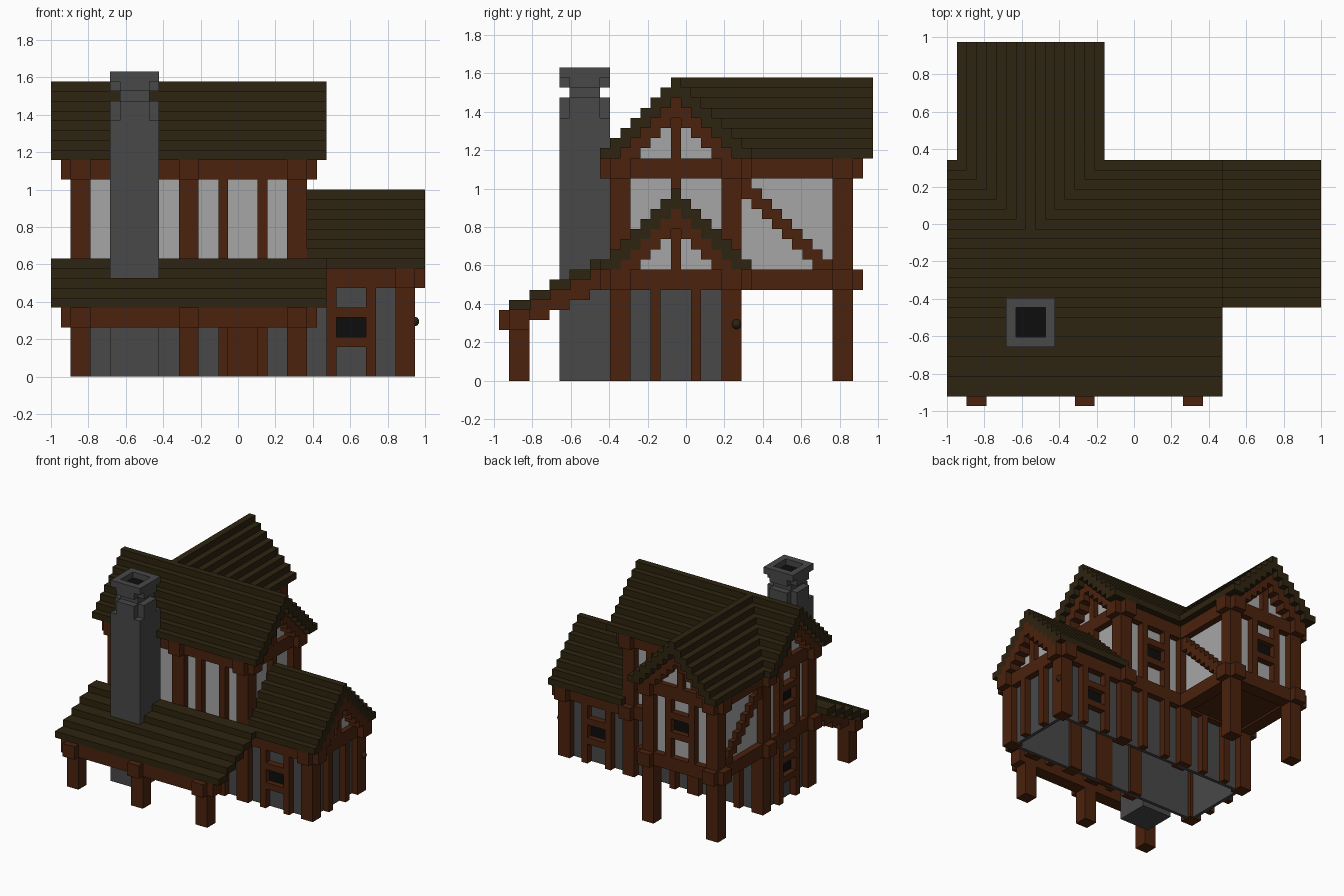
import bpy, bmesh

cube = bpy.data.objects.get("Cube")
if cube:
    bpy.data.objects.remove(cube)

V = 1 / 19  # size of one building block; all sizes below are in blocks


def material(name, r, g, b):
    m = bpy.data.materials.new(name)
    m.use_nodes = True
    m.diffuse_color = (r, g, b, 1)
    m.node_tree.nodes["Principled BSDF"].inputs["Base Color"].default_value = (r, g, b, 1)
    return m


shingle = material("dark shingle", .027, .017, .005)
wood = material("red brown timber", .07, .016, .004)
stone = material("grey stone", .065, .065, .065)
plaster = material("pale plaster", .38, .38, .38)
black = material("black opening", .004, .004, .004)


def add_part(name, mat, boxes):
    """One object from blocks given as (x0, x1, y0, y1, z0, z1)."""
    bm = bmesh.new()
    for x0, x1, y0, y1, z0, z1 in boxes:
        geo = bmesh.ops.create_cube(bm, size=1)
        for v in geo["verts"]:
            v.co.x = ((x1 if v.co.x > 0 else x0) - 19) * V
            v.co.y = ((y1 if v.co.y > 0 else y0) - 18.5) * V
            v.co.z = (z1 if v.co.z > 0 else z0) * V
    mesh = bpy.data.meshes.new(name)
    bm.to_mesh(mesh)
    bm.free()
    mesh.materials.append(mat)
    ob = bpy.data.objects.new(name, mesh)
    bpy.context.collection.objects.link(ob)
    return ob


def oriented(axis, a0, a1, b0, b1, z0, z1):
    """Box running along an axis, with b measured across it."""
    b0, b1 = sorted((b0, b1))
    return (a0, a1, b0, b1, z0, z1) if axis == "x" else (b0, b1, a0, a1, z0, z1)


def facade(name, axis, a0, a1, out, inward, base, posts=(), window=None):
    """Recessed panel with thin posts and an optional barred window."""
    def layer(p0, p1, d0, d1, z0, z1):
        return oriented(axis, p0, p1, out + inward * d0, out + inward * d1, base + z0, base + z1)

    add_part(name + "_panel", plaster if base else stone, [layer(a0, a1, 1, 1.5, 0, 9)])
    timbers = [layer(p, p + 1, 0, 1.2, 0, 9) for p in posts]
    if window:
        timbers += [layer(window, window + 3, 0, 1.2, z, z + 1) for z in (3, 6)]
        add_part(name + "_window", black, [layer(window, window + 3, .85, 1.1, 4, 6)])
    if timbers:
        add_part(name + "_timbers", wood, timbers)


def stepped_roof(name, axis, centre, ridge, a0, a1, valley=None):
    """Gabled roof of one-block steps; a valley start shortens the lower steps."""
    boxes = []
    for d in range(8):
        top = ridge - d
        start = a0 if valley is None else valley + d
        for c in {centre - d, centre + d}:
            boxes.append(oriented(axis, start, a1, c, c + 1, max(ridge - 8, top - 2), top))
    add_part(name, shingle, boxes)


def gable(name, axis, centre, ridge, out, inward):
    """Stepped bargeboards, king post and plaster infill. The axis runs across the gable."""
    base = ridge - 8
    rafters = [oriented(axis, centre, centre + 1, out, out + inward, base, ridge - 2)]
    infill = []
    for d in range(7):
        for c in {centre - d, centre + d}:
            top = ridge - d - 2
            if top > base:
                rafters.append(oriented(axis, c, c + 1, out - inward, out + inward,
                                        max(base, top - 2), top))
                infill.append(oriented(axis, c, c + 1, out + inward * .8, out + inward * 1.4, base, top))
    add_part(name + "_rafters", wood, rafters)
    add_part(name + "_infill", plaster, infill)


# Heavy corner posts
def post(x, y, height):
    return (x, x + 2, y, y + 2, 0, height)


add_part("main_posts", wood, [post(x, y, 20) for x in (2, 13, 24) for y in (11, 22)])
add_part("rear_wing_posts", wood, [post(x, 33, 20) for x in (2, 13)])
add_part("side_room_posts", wood, [post(35, y, 9) for y in (11, 22)])
add_part("porch_posts", wood, [post(x, 1, 5) for x in (2, 13, 24)])

# Floor and eaves beams, ends projecting one block past the posts
for label, z in (("floor", 9), ("eaves", 20)):
    add_part(label + "_beams", wood,
             [(1, 27, y, y + 2, z, z + 2) for y in (11, 22)]
             + [(1, 16, 33, 35, z, z + 2)]
             + [(x, x + 2, 10, 36, z, z + 2) for x in (2, 13)]
             + [(24, 26, 10, 25, z, z + 2)])
add_part("side_room_beams", wood, [(26, 38, y, y + 2, 9, 11) for y in (11, 22)]
         + [(35, 37, 10, 25, 9, 11)])
add_part("floorboards", wood, [(3, 36, 12, 23, 9.3, 10), (3, 14, 23, 34, 9.3, 10)])

# Ground floor walls
facade("ground_front", "x", 4, 24, 11, 1, 0, (17, 21))
facade("ground_back", "x", 4, 24, 24, -1, 0, (6, 10, 17, 21))
facade("ground_side", "y", 13, 22, 2, 1, 0, (15, 19), 16)
facade("side_room_front", "x", 26, 35, 11, 1, 0, (28, 32), 29)
facade("side_room_back", "x", 26, 35, 24, -1, 0, (28, 32), 29)
facade("side_room_end", "y", 13, 22, 37, -1, 0, (15, 19))
add_part("front_door", wood, [(18, 21, 11.6, 12.6, 0, 9)])

# Upper floor walls
facade("upper_front", "x", 4, 24, 11, 1, 11, (17, 21))
facade("upper_back", "x", 15, 24, 24, -1, 11, (17, 21), 18)
facade("upper_right", "y", 13, 22, 2, 1, 11, (15, 19), 16)
facade("upper_left", "y", 13, 22, 26, -1, 11, (17,))
facade("wing_back", "x", 4, 13, 35, -1, 11, (6, 10), 7)
for side, out, inward in (("right", 2, 1), ("left", 15, -1)):
    facade("wing_" + side, "y", 24, 33, out, inward, 11)
    add_part("wing_brace_" + side, wood,
             [oriented("y", y, y + 1, out + inward * .2, out + inward * 1.2,
                       max(11, 42 - y), min(20, 44 - y)) for y in range(24, 33)])

# Roofs and gables
stepped_roof("main_roof", "x", 17, 30, 0, 28)
stepped_roof("rear_wing_roof", "y", 8, 30, 17, 37, valley=17)
stepped_roof("side_room_roof", "x", 17, 19, 25.5, 38)
gable("main_left_gable", "y", 17, 30, 26, -1)
gable("main_right_gable", "y", 17, 30, 2, 1)
gable("rear_wing_gable", "x", 8, 30, 35, -1)
gable("side_room_gable", "y", 17, 19, 37, -1)

# Porch: shallow lean-to roof on stepped rafters
steps = [(1 + 2 * n, 8 + n) for n in range(5)]
add_part("porch_roof", shingle, [(0, 28, y, y + 2.1, t - 1, t) for y, t in steps])
add_part("porch_rafters", wood, [(x, x + 2, y, y + 2, t - 3, t - 1)
                                 for x in (2, 13, 24) for y, t in steps])
add_part("porch_beam", wood, [(1, 27, 1, 3, 5, 7)]
         + [(x, x + 2, 0, 3, 5, 7) for x in (2, 13, 24)])

# Chimney: square shaft, notched shoulders, narrow neck and rim
def cross(z0, z1):
    return [(6, 11, 7, 10, z0, z1), (7, 10, 6, 11, z0, z1)]


add_part("chimney", stone, [(6, 11, 6, 11, 0, 26), (7, 10, 7, 10, 28, 29)]
         + cross(26, 28) + cross(29, 30)
         + [(6, 11, y, y + 1, 30, 31) for y in (6, 10)]
         + [(x, x + 1, 7, 10, 30, 31) for x in (6, 10)])
add_part("chimney_flue", black, [(7, 10, 7, 10, 29.5, 30.1)])

# Small round knob on the side room corner post
bpy.ops.mesh.primitive_uv_sphere_add(segments=12, ring_count=8, radius=.5 * V,
                                     location=(17.9 * V, 5 * V, 5.6 * V))
knob = bpy.context.object
knob.name = "post_knob"
knob.data.materials.append(shingle)
